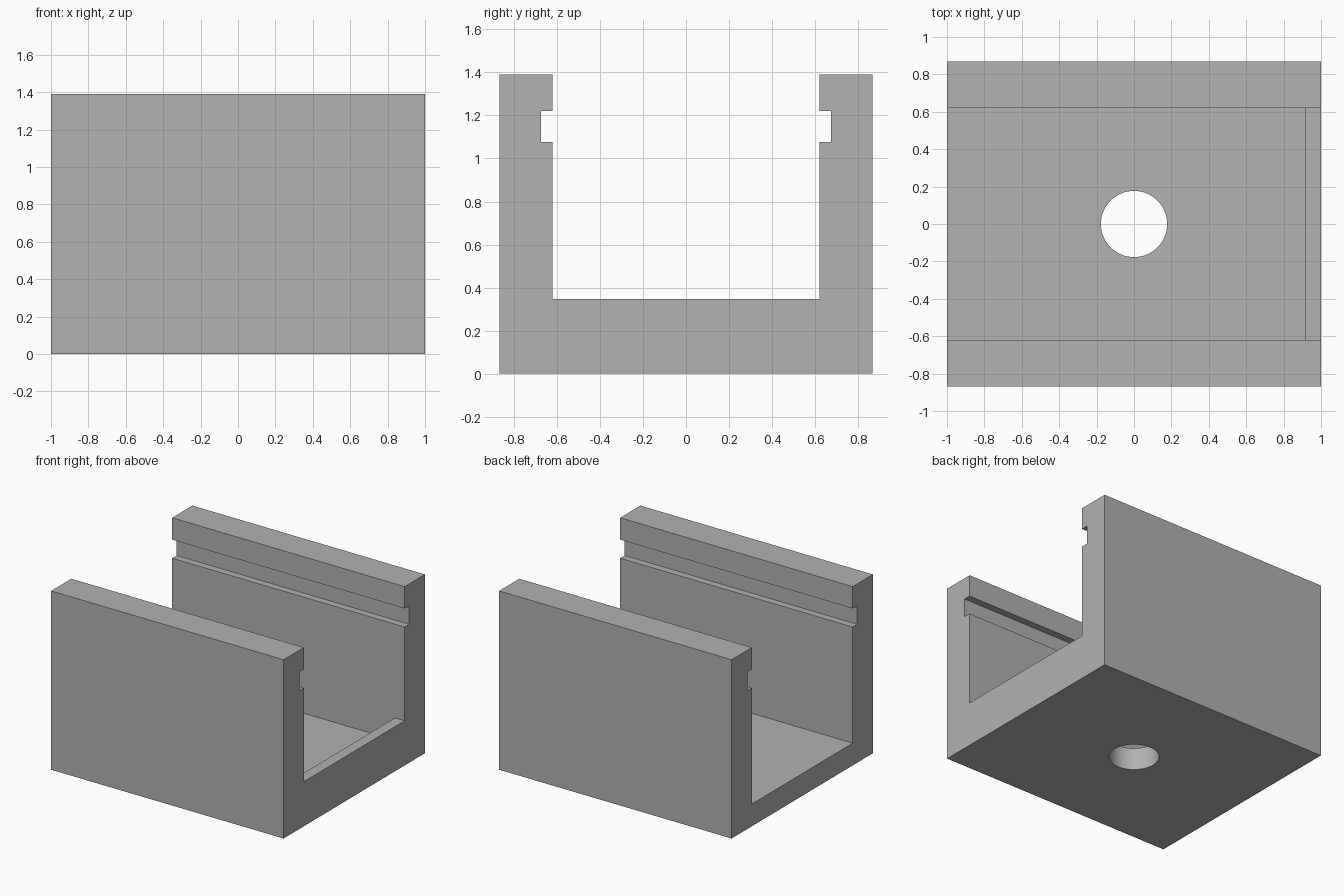
import bpy
import bmesh
import math
from mathutils import Vector

cube = bpy.data.objects.get("Cube")
if cube:
    bpy.data.objects.remove(cube, do_unlink=True)

# Main dimensions
LENGTH, WIDTH, HEIGHT = 2.0, 1.736, 1.39
INNER, GROOVE = 0.62, 0.675           # half widths of the channel and its grooves
GROOVE_LOW, GROOVE_TOP = 1.076, 1.22
FLOOR, LIP_TOP, LIP_X = 0.173, 0.347, 0.917
HOLE_RADIUS = 0.177

grey = bpy.data.materials.new("plain grey")
grey.use_nodes = True
colour = (0.445, 0.445, 0.445, 1)
grey.diffuse_color = colour
grey.node_tree.nodes["Principled BSDF"].inputs["Base Color"].default_value = colour


def finish(name, bm):
    bmesh.ops.recalc_face_normals(bm, faces=bm.faces)
    mesh = bpy.data.meshes.new(name)
    bm.to_mesh(mesh)
    bm.free()
    obj = bpy.data.objects.new(name, mesh)
    bpy.context.collection.objects.link(obj)
    mesh.materials.append(grey)
    return obj


def extrude_profile(name, half, x0, x1):
    """Mirror a half outline of (y, z) points and extrude it along x."""
    outline = half + [(-y, z) for y, z in reversed(half)]
    bm = bmesh.new()
    face = bm.faces.new([bm.verts.new((x0, y, z)) for y, z in outline])
    result = bmesh.ops.extrude_face_region(bm, geom=[face])
    moved = [v for v in result["geom"] if isinstance(v, bmesh.types.BMVert)]
    bmesh.ops.translate(bm, verts=moved, vec=Vector((x1 - x0, 0, 0)))
    return finish(name, bm)


def cut(target, cutter):
    mod = target.modifiers.new(cutter.name, "BOOLEAN")
    mod.operation = "DIFFERENCE"
    mod.solver = "EXACT"
    mod.object = cutter
    bpy.context.view_layer.objects.active = target
    bpy.ops.object.modifier_apply(modifier=mod.name)
    bpy.data.objects.remove(cutter, do_unlink=True)


# Channel body: walls with a groove along each inner face
half = [(WIDTH / 2, 0), (WIDTH / 2, HEIGHT), (INNER, HEIGHT),
        (INNER, GROOVE_TOP), (GROOVE, GROOVE_TOP),
        (GROOVE, GROOVE_LOW), (INNER, GROOVE_LOW), (INNER, LIP_TOP)]
body = extrude_profile("channel_body", half, -LENGTH / 2, LENGTH / 2)

# Lowered floor, leaving a raised lip at one end
pocket = [(INNER, FLOOR), (INNER, LIP_TOP + 0.1)]
cut(body, extrude_profile("floor_pocket", pocket, -LENGTH, LIP_X))

# Round hole through the floor
bm = bmesh.new()
bmesh.ops.create_cone(bm, cap_ends=True, segments=64, radius1=HOLE_RADIUS,
                      radius2=HOLE_RADIUS, depth=1)
cut(body, finish("floor_hole", bm))

# Smooth hole wall, sharp edges elsewhere
bpy.ops.object.select_all(action="DESELECT")
body.select_set(True)
bpy.context.view_layer.objects.active = body
bpy.ops.object.shade_smooth_by_angle(angle=math.radians(30))
